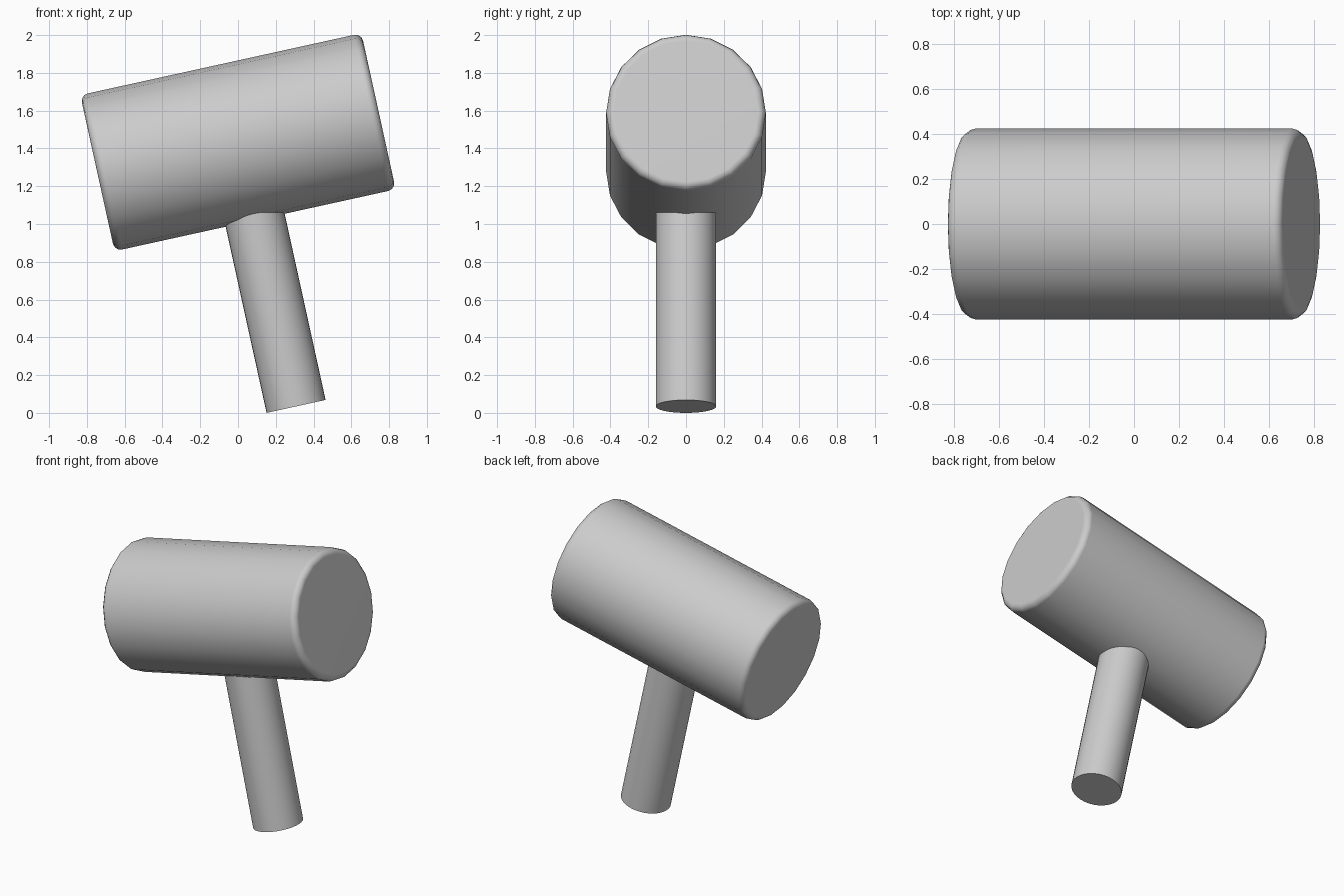
import bpy
from math import radians, sin, cos

if "Cube" in bpy.data.objects:
    bpy.data.objects.remove(bpy.data.objects["Cube"])

TILT = radians(12.4)
HEAD_R, HEAD_HALF, BEVEL = 0.423, 0.762, 0.04
HANDLE_R = 0.16
CENTRE_Z = 1.433


def cylinder(name, sides, radius, depth, location, angle):
    """Smooth-sided cylinder turned about the y axis."""
    bpy.ops.mesh.primitive_cylinder_add(vertices=sides, radius=radius, depth=depth,
                                        location=location, rotation=(0, angle, 0))
    ob = bpy.context.object
    ob.name = name
    return ob


# Mallet head: 20-sided barrel, tilted, with rounded rims
head = cylinder("mallet_head", 20, HEAD_R, 2 * HEAD_HALF, (0, 0, CENTRE_Z), radians(90) - TILT)
bevel = head.modifiers.new("rounded_rims", 'BEVEL')
bevel.width = BEVEL
bevel.segments = 3
bevel.limit_method = 'ANGLE'
bevel.angle_limit = radians(40)
bpy.ops.object.modifier_apply(modifier=bevel.name)
bpy.ops.object.shade_smooth_by_angle(angle=radians(40))
normals = head.modifiers.new("flat_caps", 'WEIGHTED_NORMAL')
normals.keep_sharp = True

# Handle: runs from inside the head down to the ground, square to the head
reach = (CENTRE_Z - HANDLE_R * sin(TILT)) / cos(TILT)
top = 0.2  # hidden start, distance from head axis
mid = (reach + top) / 2
cylinder("handle", 32, HANDLE_R, reach - top,
         (mid * sin(TILT), 0, CENTRE_Z - mid * cos(TILT)), -TILT)
bpy.ops.object.shade_smooth_by_angle(angle=radians(40))
